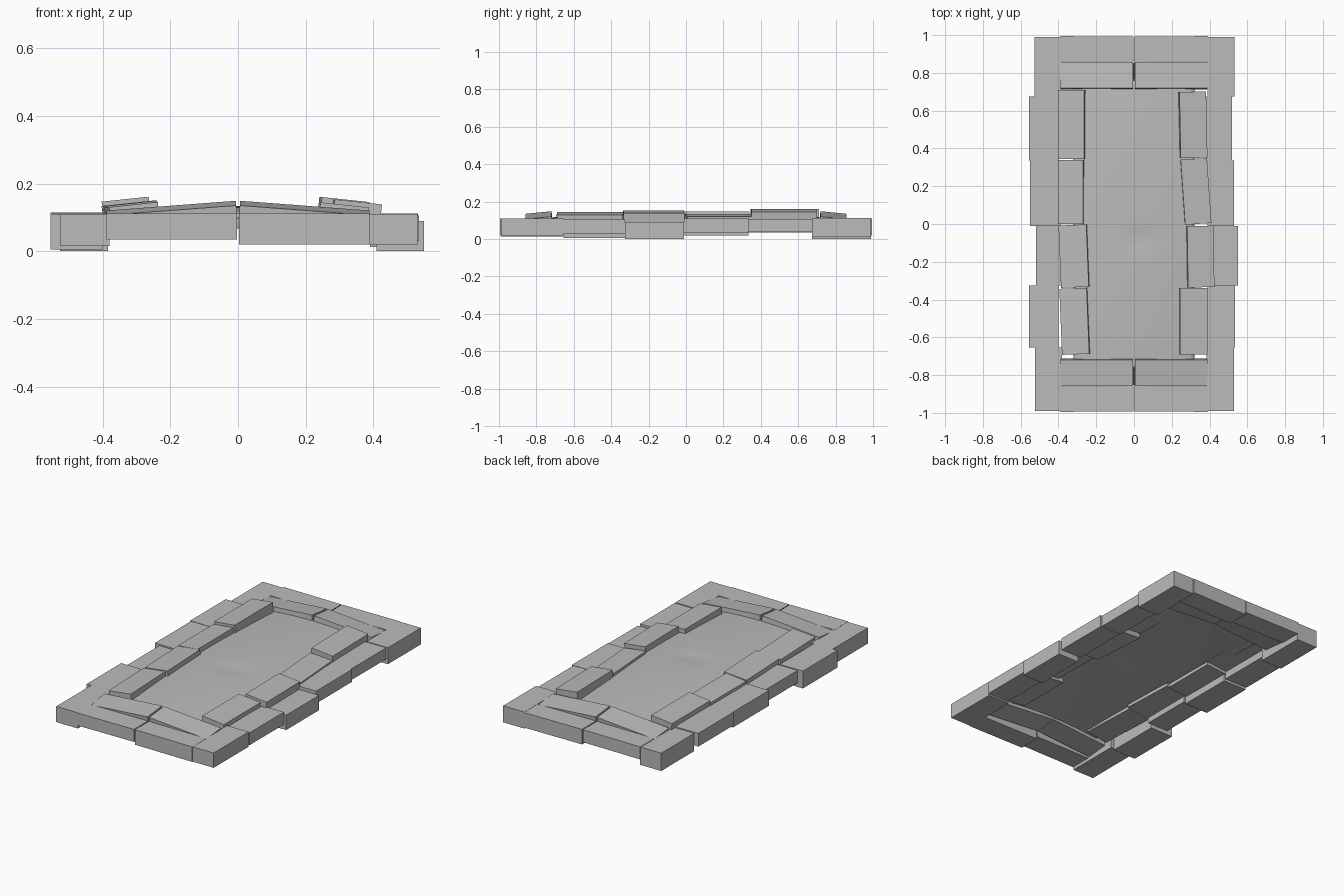
import bpy
import math
from mathutils import Matrix, Vector

old = bpy.data.objects.get("Cube")
if old:
    bpy.data.objects.remove(old, do_unlink=True)

stone = bpy.data.materials.new("stone_grey")
stone.use_nodes = True
GREY = (0.5, 0.5, 0.5, 1)
stone.diffuse_color = GREY
stone.node_tree.nodes["Principled BSDF"].inputs["Base Color"].default_value = GREY


def block(name, x, y, z, tilt_x=0, tilt_y=0, yaw=0):
    """Box spanning the given ranges, turned about its own centre."""
    spans = (x, y, z)
    centre = Vector([sum(s) / 2 for s in spans])
    bpy.ops.mesh.primitive_cube_add(size=1)
    ob = bpy.context.object
    ob.name = ob.data.name = name
    turn = (Matrix.Rotation(yaw, 4, 'Z') @ Matrix.Rotation(tilt_y, 4, 'Y')
            @ Matrix.Rotation(tilt_x, 4, 'X'))
    size = Matrix.Diagonal([s[1] - s[0] for s in spans] + [1])
    ob.data.transform(Matrix.Translation(centre) @ turn @ size)
    ob.data.materials.append(stone)


# Outer side stones, front to back: inner x, outer x, bottom, top
cuts = [-0.99, -0.655, -0.325, -0.01, 0.335, 0.675, 0.99]
outer = {
    "right": (-1, [(.38, .525, .015, .11), (.40, .555, .005, .11),
                   (.38, .52, .03, .105), (.39, .55, .02, .113),
                   (.40, .555, .035, .115), (.385, .527, 0, .108)]),
    "left": (1, [(.385, .53, .02, .11), (.39, .535, .03, .105),
                 (.41, .55, 0, .09), (.39, .53, .035, .11),
                 (.38, .52, .04, .108), (.39, .532, .012, .112)]),
}
for side, (s, rows) in outer.items():
    for i, (a, b, low, high) in enumerate(rows):
        block(f"outer_{side}_stone_{i + 1}", sorted((s * a, s * b)),
              (cuts[i], cuts[i + 1]), (low, high))

# Raised side stones leaning up to the middle: inner x, outer x, y range, top, yaw
inner = {
    "right": (-1, [(.24, .385, -.69, -.34, .138, .04), (.242, .39, -.335, -.005, .142, .04),
                   (.265, .40, 0, .34, .14, 0), (.26, .40, .345, .71, .154, 0)]),
    "left": (1, [(.24, .385, -.69, -.34, .137, 0), (.28, .42, -.335, -.01, .146, .015),
                 (.255, .395, 0, .345, .127, .07), (.24, .382, .35, .70, .153, .02)]),
}
for side, (s, rows) in inner.items():
    for i, (a, b, y0, y1, top, yaw) in enumerate(rows):
        block(f"inner_{side}_stone_{i + 1}", sorted((s * a, s * b)),
              (y0, y1), (top - .07, top), tilt_y=s * .105, yaw=yaw)

# End stones: a flat outer pair and a leaning inner pair at each end
for end, e in (("front", -1), ("back", 1)):
    for side, s in (("right", -1), ("left", 1)):
        low = .035 if s < 0 else .02
        block(f"outer_{end}_{side}_stone", sorted((s * .003, s * .39)),
              sorted((e * .86, e * .993)), (low, .111), yaw=s * e * .008)
        block(f"inner_{end}_{side}_stone", sorted((s * .003, s * .387)),
              sorted((e * .715, e * .855)), (.06, .128),
              tilt_x=-e * .1, tilt_y=s * .075)

# Gently domed middle panel with a shallow dent
bpy.ops.mesh.primitive_grid_add(x_subdivisions=24, y_subdivisions=48, size=2)
panel = bpy.context.object
panel.name = panel.data.name = "middle_panel"
for v in panel.data.vertices:
    x, y = v.co.x * .32, v.co.y * .77
    dent = .007 * math.exp(-((x - .03) / .1) ** 2 - ((y + .08) / .06) ** 2)
    v.co = (x, y, .134 - .012 * (x / .25) ** 2 - .018 * (y / .72) ** 2 - dent)
panel.data.materials.append(stone)
thick = panel.modifiers.new("thickness", 'SOLIDIFY')
thick.thickness = .02
thick.offset = -1
bpy.ops.object.shade_smooth_by_angle()
